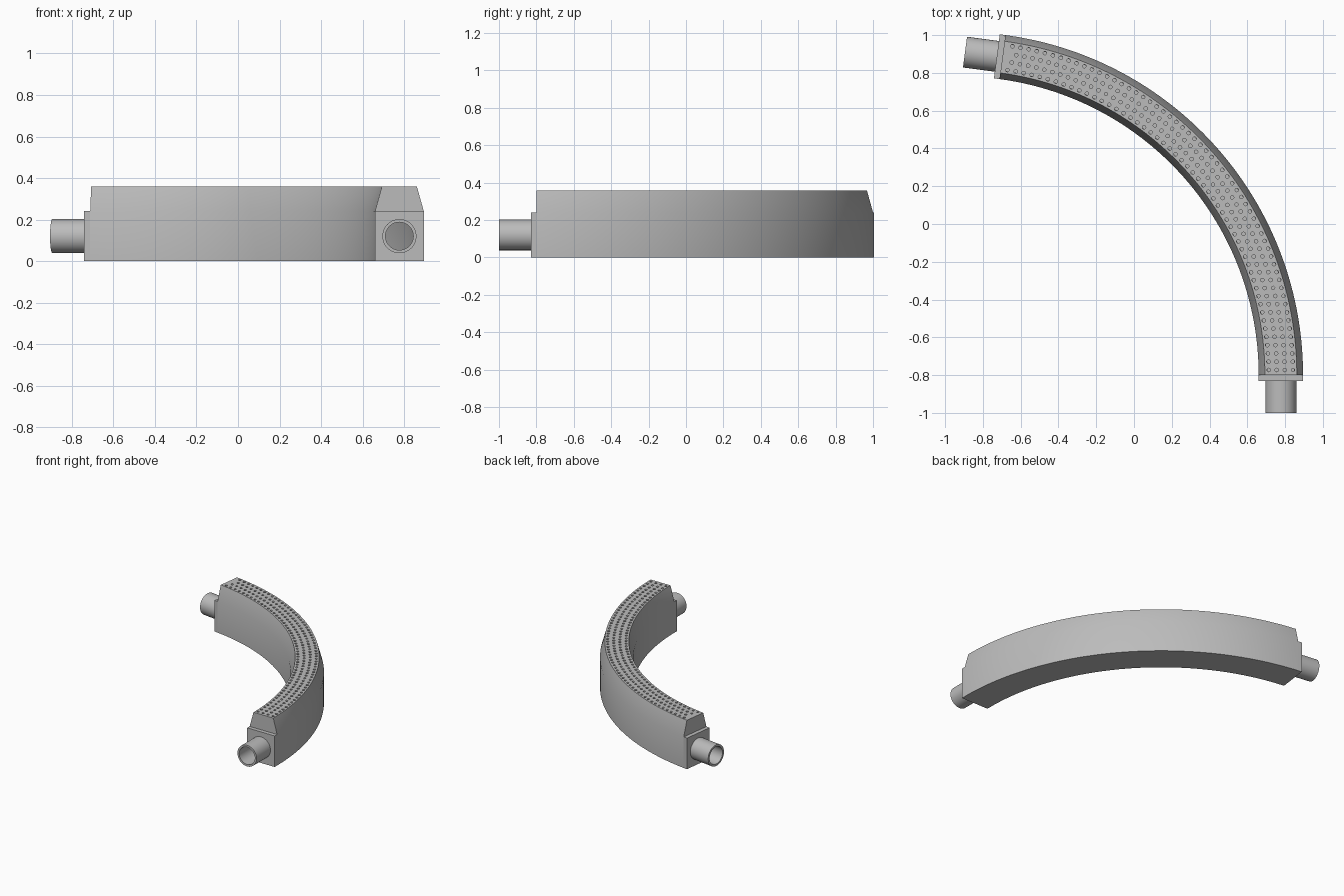
import bpy, bmesh, math
from mathutils import Matrix, Vector

if "Cube" in bpy.data.objects:
    bpy.data.objects.remove(bpy.data.objects["Cube"])

# Main dimensions
CENTRE = Vector((-0.921, -0.80, 0))
R_IN, R_OUT = 1.581, 1.816
R_MID = (R_IN + R_OUT) / 2
SWEEP = math.radians(82.4)
SHOULDER, TOP, INSET, WALL = 0.24, 0.358, 0.033, 0.018
PIPE_R, PIPE_BORE, PIPE_Z = 0.082, 0.067, 0.12
PLATE, PIPE_END = 0.03, 0.20

steel = bpy.data.materials.new("grey_steel")
steel.use_nodes = True
colour = (0.5, 0.5, 0.5, 1)
steel.diffuse_color = colour
steel.node_tree.nodes["Principled BSDF"].inputs["Base Color"].default_value = colour


def make_object(name, bm):
    bmesh.ops.recalc_face_normals(bm, faces=bm.faces)
    mesh = bpy.data.meshes.new(name)
    bm.to_mesh(mesh)
    bm.free()
    mesh.materials.append(steel)
    obj = bpy.data.objects.new(name, mesh)
    bpy.context.collection.objects.link(obj)
    return obj


def arc_point(radius, angle, z):
    return CENTRE + Vector((radius * math.cos(angle), radius * math.sin(angle), z))


def sweep(name, profile, start, end, steps=72):
    """Sweep a closed (radius, height) profile along the arc."""
    bm = bmesh.new()
    rings = [[bm.verts.new(arc_point(r, start + (end - start) * i / steps, z))
              for r, z in profile] for i in range(steps + 1)]
    n = len(profile)
    for a, b in zip(rings, rings[1:]):
        for j in range(n):
            k = (j + 1) % n
            bm.faces.new((a[j], a[k], b[k], b[j]))
    bm.faces.new(rings[0])
    bm.faces.new(rings[-1])
    return make_object(name, bm)


def channel_profile(wall):
    """Rectangular lower part with a tapered upper part."""
    return [(R_IN + wall, wall), (R_OUT - wall, wall),
            (R_OUT - wall, SHOULDER), (R_OUT - INSET - wall, TOP - wall),
            (R_IN + INSET + wall, TOP - wall), (R_IN + wall, SHOULDER)]


def cylinder(bm, radius, z0, z1, matrix, sides):
    bmesh.ops.create_cone(bm, cap_ends=True, segments=sides, radius1=radius, radius2=radius,
                          depth=z1 - z0, matrix=matrix @ Matrix.Translation((0, 0, (z0 + z1) / 2)))


def cut(obj, *cutters):
    """Subtract the cutters, then remove them."""
    for cutter in cutters:
        mod = obj.modifiers.new("cut", 'BOOLEAN')
        mod.operation, mod.solver, mod.object = 'DIFFERENCE', 'EXACT', cutter
        cutter.hide_render = True
    graph = bpy.context.evaluated_depsgraph_get()
    mesh = bpy.data.meshes.new_from_object(obj.evaluated_get(graph))
    obj.modifiers.clear()
    obj.data = mesh
    for cutter in cutters:
        bpy.data.objects.remove(cutter)


def end_frame(angle, side):
    """Local z points out of the channel end, local y points up."""
    x = Vector((math.cos(angle), math.sin(angle), 0)) * side
    up = Vector((0, 0, 1))
    rot = Matrix((x, up, x.cross(up))).transposed().to_4x4()
    return Matrix.Translation(arc_point(R_MID, angle, PIPE_Z)) @ rot


ends = {"front": end_frame(0, 1), "rear": end_frame(SWEEP, -1)}

# Hollow curved casing
casing = sweep("curved_casing", channel_profile(0), 0, SWEEP)
gap = WALL / R_MID
cavity = sweep("cavity_cutter", channel_profile(WALL), gap, SWEEP - gap)

# Round openings in both casing ends
bm = bmesh.new()
for frame in ends.values():
    cylinder(bm, PIPE_R - 0.007, -0.06, 0.1, frame, 48)
bores = make_object("bore_cutter", bm)

# Rows of small holes through the top
bm = bmesh.new()
ROWS, PITCH, MARGIN = 4, 0.044, 0.027
for row in range(ROWS):
    radius = R_MID + (row - (ROWS - 1) / 2) * 0.043
    count = int((radius * SWEEP - 2 * MARGIN) / PITCH) + 1
    for i in range(count):
        spot = arc_point(radius, (MARGIN + i * PITCH) / radius, 0)
        cylinder(bm, 0.0095, TOP - 0.03, TOP + 0.03, Matrix.Translation(spot), 12)
holes = make_object("hole_cutter", bm)
cut(casing, cavity, bores, holes)
parts = [casing]

for side, frame in ends.items():
    # End plate with its opening
    bm = bmesh.new()
    size = Matrix.Diagonal((R_OUT - R_IN, SHOULDER, PLATE, 1))
    bmesh.ops.create_cube(bm, size=1, matrix=frame @ Matrix.Translation((0, 0, PLATE / 2)) @ size)
    plate = make_object(side + "_end_plate", bm)
    bm = bmesh.new()
    cylinder(bm, PIPE_R - 0.007, -0.05, 0.1, frame, 48)
    cut(plate, make_object("plate_cutter", bm))

    # Open pipe stub, lathed from its wall section
    bm = bmesh.new()
    section = [(PIPE_BORE, -WALL), (PIPE_R, -WALL), (PIPE_R, PIPE_END), (PIPE_BORE, PIPE_END)]
    verts = [bm.verts.new((r, 0, z)) for r, z in section]
    edges = [bm.edges.new((verts[i], verts[(i + 1) % 4])) for i in range(4)]
    bmesh.ops.spin(bm, geom=verts + edges, cent=(0, 0, 0), axis=(0, 0, 1),
                   angle=math.tau, steps=48, use_merge=True)
    bmesh.ops.remove_doubles(bm, verts=bm.verts, dist=0.0001)
    bm.transform(frame)
    parts += [plate, make_object(side + "_pipe", bm)]

# Smooth the curved walls, keep the edges crisp
bpy.ops.object.select_all(action='DESELECT')
for part in parts:
    part.select_set(True)
bpy.context.view_layer.objects.active = casing
bpy.ops.object.shade_smooth_by_angle(angle=math.radians(20))
